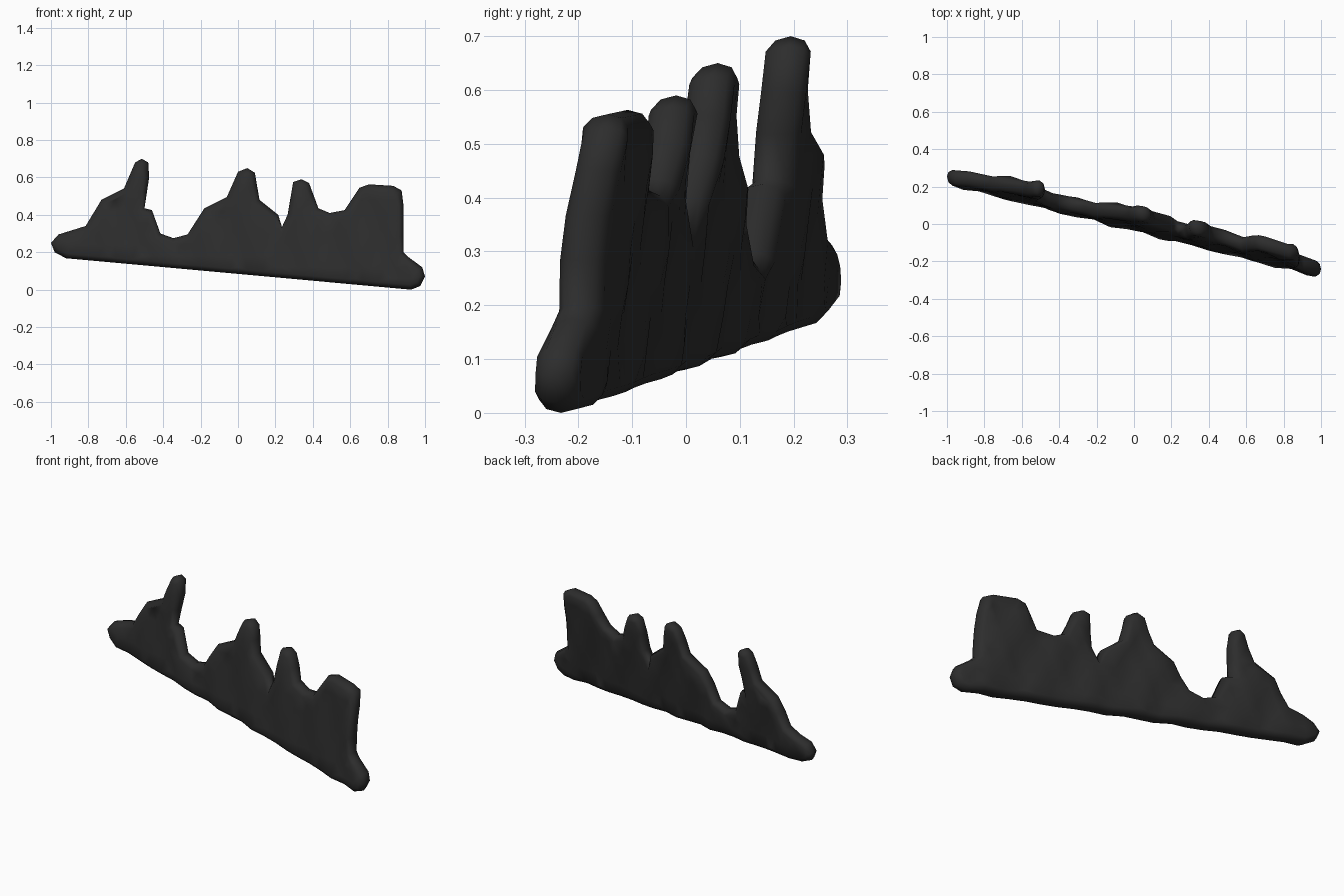
import bpy, bmesh, math
from mathutils import Vector, geometry

if "Cube" in bpy.data.objects:
    bpy.data.objects.remove(bpy.data.objects["Cube"])

# Front silhouette (x, z), clockwise from the left tip over the peaks
OUT = [(-1, .25), (-.96, .295), (-.815, .34), (-.73, .48), (-.61, .54), (-.55, .68),
       (-.515, .70), (-.48, .68), (-.475, .6), (-.50, .435), (-.46, .425), (-.415, .30),
       (-.345, .275), (-.27, .295), (-.18, .435), (-.06, .495), (0, .63), (.05, .65),
       (.09, .625), (.115, .48), (.215, .40), (.235, .335), (.265, .40), (.295, .575),
       (.34, .59), (.38, .57), (.43, .435), (.49, .41), (.57, .425), (.65, .545),
       (.70, .563), (.83, .555), (.875, .53), (.885, .45), (.885, .2), (.91, .175),
       (.985, .12), (1, .07), (.975, .02), (.925, .0), (-.92, .168), (-.98, .2)]

def subdivide(pts, step):
    res = []
    for i, p in enumerate(pts):
        a, b = Vector(p), Vector(pts[(i + 1) % len(pts)])
        n = max(1, round((b - a).length / step))
        res += [a.lerp(b, k / n) for k in range(n)]
    return res

def inset(pts, d):
    res = []
    for i, p in enumerate(pts):
        e1 = (p - pts[i - 1]).normalized()
        e2 = (pts[(i + 1) % len(pts)] - p).normalized()
        n1, n2 = Vector((e1.y, -e1.x)), Vector((e2.y, -e2.x))
        m = (n1 + n2).normalized()
        res.append(p + m * min(d / max(m.dot(n1), .1), d * 1.35))
    return res

def inside(p, poly):
    c = False
    for i, b in enumerate(poly):
        a = poly[i - 1]
        if (a.y > p.y) != (b.y > p.y) and p.x < (b.x - a.x) * (p.y - a.y) / (b.y - a.y) + a.x:
            c = not c
    return c

def place(p, depth):
    # diagonal in plan, leaning back with height, gently rippled
    base = .085 - .087 * p.x
    ripple = .007 * math.sin(24 * p.x + 9 * p.y) + .004 * math.sin(41 * p.x - 17 * p.y)
    return (p.x, -.25 * p.x + .12 * (p.y - base) + ripple + depth, p.y)

outline = subdivide(OUT, .09)
core = inset(outline, .025)
n = len(core)

# Inner points so the broad faces can ripple
inner = []
for i in range(-16, 17):
    for j in range(1, 12):
        p = Vector((i * .06 + (j % 2) * .03, j * .06))
        if inside(p, core) and min((p - q).length for q in core) > .03:
            inner.append(p)
edges = [(i, (i + 1) % n) for i in range(n)]
cv, _, cf, *_ = geometry.delaunay_2d_cdt(core + inner, edges, [list(range(n))], 1, 1e-6)

bm = bmesh.new()
T = .042
# Broad front and back faces
for s in (-1, 1):
    vs = [bm.verts.new(place(v, s * T)) for v in cv]
    for f in cf:
        bm.faces.new([vs[k] for k in f])
# Rounded rim
rings = [[bm.verts.new(place(p, d * T)) for p in inset(outline, k)]
         for d, k in ((-1, .025), (-.65, .007), (0, 0), (.65, .007), (1, .025))]
for a, b in zip(rings, rings[1:]):
    for i in range(n):
        j = (i + 1) % n
        bm.faces.new((a[i], a[j], b[j], b[i]))
bmesh.ops.remove_doubles(bm, verts=bm.verts, dist=.0005)
bmesh.ops.recalc_face_normals(bm, faces=bm.faces)
me = bpy.data.meshes.new("jagged_rock_wall")
bm.to_mesh(me)
bm.free()
for f in me.polygons:
    f.use_smooth = True

mat = bpy.data.materials.new("charcoal")
mat.diffuse_color = (.026, .026, .026, 1)
mat.use_nodes = True
mat.node_tree.nodes["Principled BSDF"].inputs["Base Color"].default_value = mat.diffuse_color
me.materials.append(mat)
ob = bpy.data.objects.new("jagged_rock_wall", me)
bpy.context.collection.objects.link(ob)
